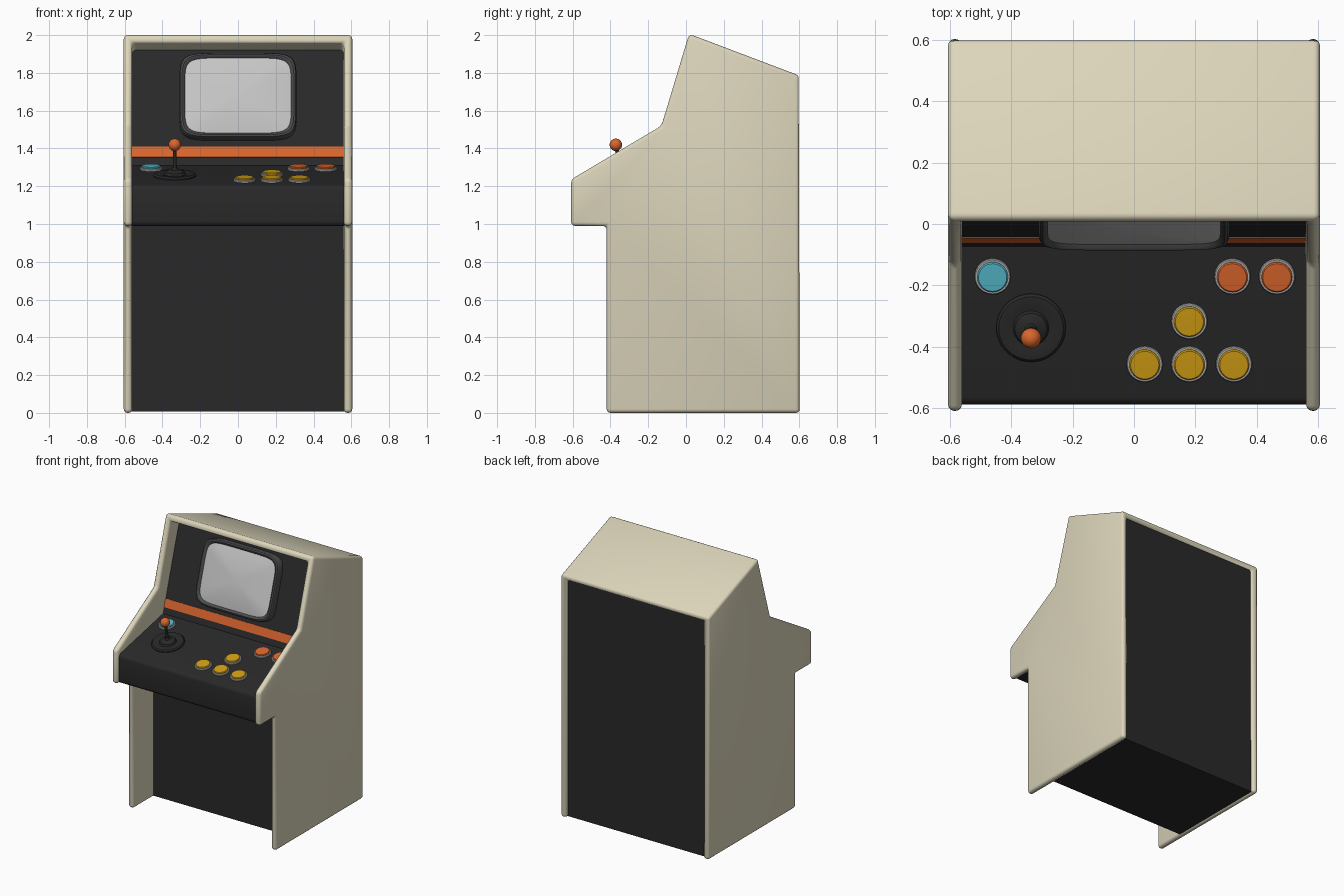
import bpy, bmesh, math
from mathutils import Matrix, Vector

if "Cube" in bpy.data.objects:
    bpy.data.objects.remove(bpy.data.objects["Cube"])


def material(name, rgb):
    m = bpy.data.materials.new(name)
    m.use_nodes = True
    m.diffuse_color = (*rgb, 1)
    bsdf = m.node_tree.nodes["Principled BSDF"]
    bsdf.inputs["Base Color"].default_value = (*rgb, 1)
    bsdf.inputs["Roughness"].default_value = 0.6
    return m


BEIGE = material("beige", (0.72, 0.67, 0.50))
BLACK = material("charcoal black", (0.022, 0.022, 0.022))
ORANGE = material("orange", (0.70, 0.13, 0.026))
GLASS = material("screen grey", (0.56, 0.56, 0.56))
BEZEL = material("bezel grey", (0.075, 0.075, 0.075))
RING = material("light grey", (0.48, 0.48, 0.48))
YELLOW = material("yellow", (0.64, 0.34, 0.007))
BLUE = material("light blue", (0.09, 0.48, 0.60))


def finish(name, bm, mat, matrix=Matrix(), recalc=True, smooth=35):
    """Turn a bmesh into a shaded, coloured object."""
    if recalc:
        bmesh.ops.recalc_face_normals(bm, faces=bm.faces)
    mesh = bpy.data.meshes.new(name)
    bm.to_mesh(mesh)
    bm.free()
    ob = bpy.data.objects.new(name, mesh)
    ob.matrix_world = matrix
    mesh.materials.append(mat)
    bpy.context.collection.objects.link(ob)
    if smooth:
        shade(ob, smooth)
    return ob


def shade(ob, angle):
    bpy.ops.object.select_all(action="DESELECT")
    ob.select_set(True)
    bpy.context.view_layer.objects.active = ob
    if ob.modifiers:
        bpy.ops.object.convert(target="MESH")
    bpy.ops.object.shade_smooth_by_angle(angle=math.radians(angle))


def extrude_profile(profile, half):
    """Solid from a (y, z) outline spanning x = -half to half."""
    bm = bmesh.new()
    face = bm.faces.new([bm.verts.new((-half, y, z)) for y, z in profile])
    out = bmesh.ops.extrude_face_region(bm, geom=[face])["geom"]
    bmesh.ops.translate(bm, vec=(2 * half, 0, 0),
                        verts=[v for v in out if isinstance(v, bmesh.types.BMVert)])
    return bm


def lathe(name, profile, mat, matrix, steps=32):
    """Revolve an (r, h) outline about the local z axis."""
    bm = bmesh.new()
    vs = [bm.verts.new((r, 0, h)) for r, h in profile]
    es = [bm.edges.new(pair) for pair in zip(vs, vs[1:])]
    bmesh.ops.spin(bm, geom=vs + es, cent=(0, 0, 0), axis=(0, 0, 1),
                   angle=math.tau, steps=steps)
    bmesh.ops.remove_doubles(bm, verts=bm.verts, dist=0.0002)
    return finish(name, bm, mat, matrix)


# Outer shell: two side panels joined by the sloping roof
side = [(-0.42, 0), (0.602, 0), (0.602, 1.785), (0.018, 2.006),
        (-0.13, 1.52), (-0.608, 1.236), (-0.608, 0.99), (-0.42, 0.99)]
bm = bmesh.new()
left = [bm.verts.new((0.605, y, z)) for y, z in side]
right = [bm.verts.new((-0.605, y, z)) for y, z in side]
bm.faces.new(left)
bm.faces.new(right[::-1])
bm.faces.new((left[3], left[2], right[2], right[3]))
bm.normal_update()
for f in bm.faces:
    c = f.calc_center_median() - Vector((0, 0, 1))
    if f.normal.dot(c) < 0:
        f.normal_flip()
shell = finish("cabinet_shell", bm, BEIGE, recalc=False, smooth=0)
solid = shell.modifiers.new("thickness", "SOLIDIFY")
solid.thickness = 0.045
solid.offset = -1
solid.use_even_offset = True
bevel = shell.modifiers.new("rounding", "BEVEL")
bevel.width = 0.02
bevel.segments = 3
bevel.limit_method = "ANGLE"
shade(shell, 40)

# Inner body: back, floor, front panel, control deck and screen wall
body = [(-0.185, 0.008), (0.578, 0.008), (0.578, 1.755), (0.12, 1.935),
        (-0.073, 1.31), (-0.588, 1.202), (-0.588, 0.99), (-0.185, 0.99)]
bm = extrude_profile(body, 0.565)
lip = [e for e in bm.edges if all(v.co.y < -0.5 for v in e.verts)
       and abs(e.verts[0].co.x - e.verts[1].co.x) > 0.5]
bmesh.ops.bevel(bm, geom=lip, offset=0.025, segments=4, profile=0.5,
                affect="EDGES")
finish("inner_body", bm, BLACK)

# Frames lying on the screen wall and on the control deck
WALL = math.atan2(1.935 - 1.31, 0.12 + 0.073)
DECK = math.atan2(1.31 - 1.202, 0.588 - 0.073)


def on_wall(z):
    y = -0.073 + (z - 1.31) / math.tan(WALL)
    return Matrix.Translation((0, y, z)) @ Matrix.Rotation(WALL, 4, "X")


def on_deck(x, y):
    z = 1.31 + (y + 0.073) * math.tan(DECK)
    return Matrix.Translation((x, y, z)) @ Matrix.Rotation(DECK, 4, "X")


# Orange stripe under the screen
bm = bmesh.new()
bmesh.ops.create_cube(bm, size=1)
bmesh.ops.scale(bm, vec=(1.125, 0.06, 0.008), verts=bm.verts)
finish("orange_stripe", bm, ORANGE, on_wall(1.381))


# Screen: rounded bezel rings with a domed glass
def rounded_loop(bm, a, b, h, n=72, power=6.5):
    verts = []
    for i in range(n):
        t = math.tau * (i + 0.5) / n
        c, s = math.cos(t), math.sin(t)
        x = math.copysign(abs(c) ** (2 / power), c)
        y = math.copysign(abs(s) ** (2 / power), s)
        verts.append(bm.verts.new((a * x, b * y, h)))
    return verts


def loft(name, rings, mat, cap=False):
    bm = bmesh.new()
    loops = [rounded_loop(bm, *r) for r in rings]
    for lo, hi in zip(loops, loops[1:]):
        for i in range(len(lo)):
            j = (i + 1) % len(lo)
            bm.faces.new((lo[i], lo[j], hi[j], hi[i]))
    if cap:
        bm.faces.new(loops[-1])
    return finish(name, bm, mat, on_wall(1.667), recalc=False)


loft("screen_bezel", [(0.31, 0.236, -0.01), (0.31, 0.236, 0.045),
                      (0.305, 0.231, 0.056), (0.296, 0.222, 0.06),
                      (0.288, 0.214, 0.056), (0.276, 0.203, 0.036)], BEZEL)
dome = [(0.284 * k, 0.21 * k, 0.044 + 0.024 * (1 - k * k))
        for k in (1, 0.85, 0.65, 0.45, 0.25, 0.08)]
loft("screen_glass", dome, GLASS, cap=True)

# Push buttons: grey collar and coloured cap
buttons = [("blue", BLUE, [(-0.46, -0.17)]),
           ("orange", ORANGE, [(0.32, -0.17), (0.465, -0.17)]),
           ("yellow", YELLOW, [(0.18, -0.315), (0.035, -0.455),
                               (0.18, -0.455), (0.325, -0.455)])]
for colour, mat, spots in buttons:
    for i, (x, y) in enumerate(spots, 1):
        place = on_deck(x, y)
        lathe(f"{colour}_button_collar_{i}",
              [(0.059, -0.005), (0.059, 0.007), (0.056, 0.011), (0.047, 0.011)],
              RING, place)
        lathe(f"{colour}_button_cap_{i}",
              [(0.05, 0.005), (0.05, 0.016), (0.046, 0.02), (0, 0.021)],
              mat, place)

# Joystick: dished base, boot, shaft and ball
stick = on_deck(-0.335, -0.337)
lathe("joystick_base", [(0.113, -0.005), (0.113, 0.006), (0.105, 0.014),
                        (0.085, 0.016), (0.062, 0.01), (0.058, 0.01),
                        (0.052, 0.022), (0.035, 0.03), (0.02, 0.034),
                        (0.014, 0.045), (0, 0.045)], BLACK, stick, 40)
lathe("joystick_shaft", [(0.01, 0.03), (0.01, 0.16)], BLACK, stick, 16)
bm = bmesh.new()
bmesh.ops.create_uvsphere(bm, u_segments=24, v_segments=16, radius=0.033)
finish("joystick_ball", bm, ORANGE, stick @ Matrix.Translation((0, 0, 0.168)))
